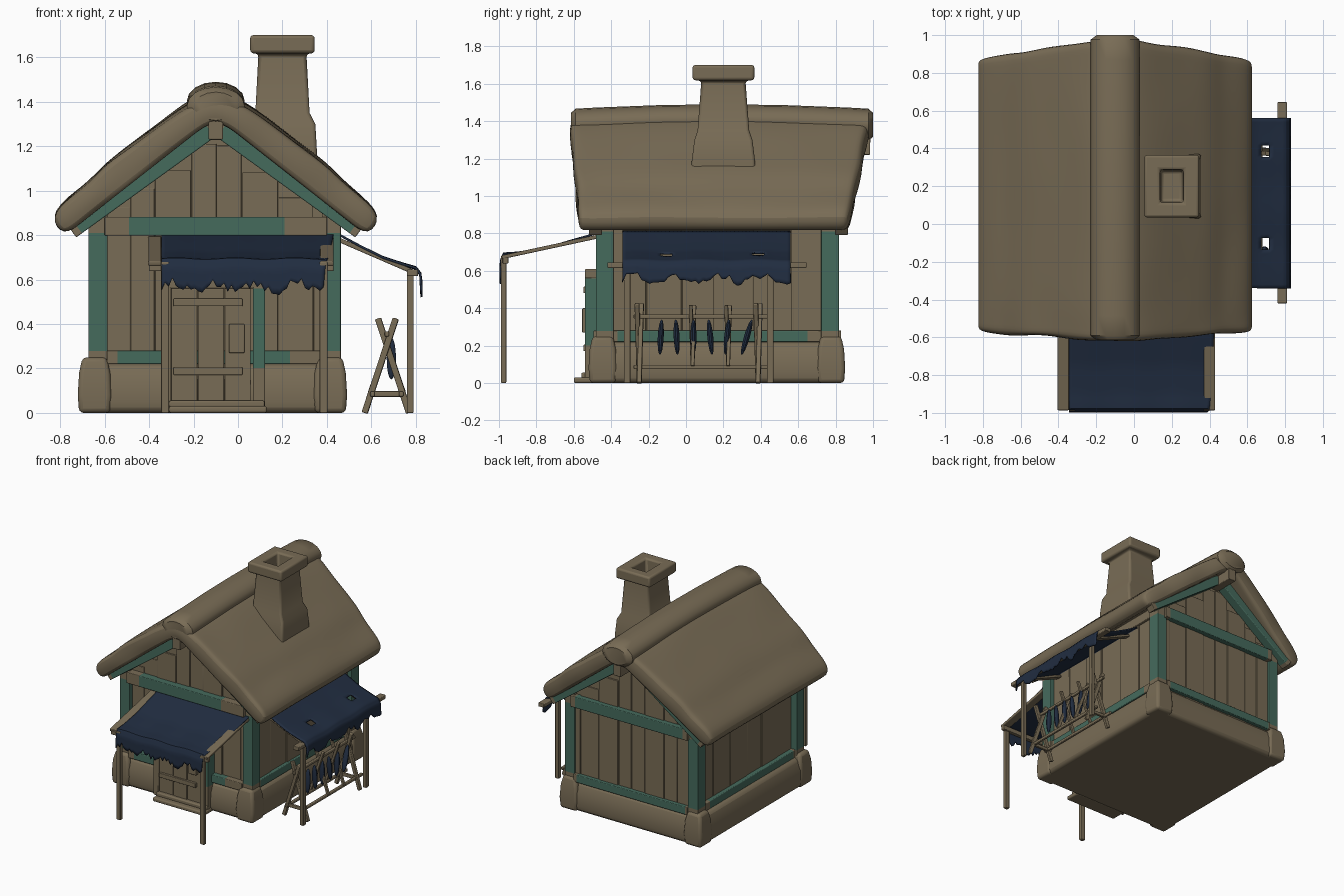
import bpy, bmesh, math, random
from mathutils import Vector

random.seed(4)
if "Cube" in bpy.data.objects:
    bpy.data.objects.remove(bpy.data.objects["Cube"])


def material(name, rgb):
    m = bpy.data.materials.new(name)
    m.use_nodes = True
    m.diffuse_color = (*rgb, 1)
    bsdf = m.node_tree.nodes["Principled BSDF"]
    bsdf.inputs["Base Color"].default_value = (*rgb, 1)
    bsdf.inputs["Roughness"].default_value = 0.9
    return m


TAN = material("weathered_tan", (0.19, 0.15, 0.092))
TEAL = material("faded_teal", (0.06, 0.145, 0.108))
NAVY = material("navy_cloth", (0.015, 0.026, 0.052))
MID = -0.1  # x of the ridge


def finish(name, bm, mats, bevel=0, subsurf=0, solid=0):
    bmesh.ops.recalc_face_normals(bm, faces=bm.faces)
    me = bpy.data.meshes.new(name)
    bm.to_mesh(me)
    bm.free()
    for m in mats:
        me.materials.append(m)
    ob = bpy.data.objects.new(name, me)
    bpy.context.collection.objects.link(ob)
    if solid:
        mod = ob.modifiers.new("thickness", "SOLIDIFY")
        mod.thickness, mod.offset = solid, 0
    if bevel:
        mod = ob.modifiers.new("bevel", "BEVEL")
        mod.width, mod.segments = bevel, 3
    if subsurf:
        mod = ob.modifiers.new("round", "SUBSURF")
        mod.levels = mod.render_levels = subsurf
    bpy.ops.object.select_all(action="DESELECT")
    ob.select_set(True)
    bpy.context.view_layer.objects.active = ob
    bpy.ops.object.shade_smooth_by_angle(angle=math.radians(40))
    return ob


def loft(name, rings, mats=(TAN,), painted=(), **kw):
    """Skin closed rings; spans listed in painted use the second material."""
    bm = bmesh.new()
    vs = [[bm.verts.new(p) for p in r] for r in rings]
    n = len(vs[0])
    for k in range(len(vs) - 1):
        for i in range(n):
            j = (i + 1) % n
            f = bm.faces.new((vs[k][i], vs[k][j], vs[k + 1][j], vs[k + 1][i]))
            f.material_index = int(k in painted)
    bm.faces.new(vs[0])
    bm.faces.new(vs[-1])
    return finish(name, bm, mats, **kw)


def rect(cx, cy, hx, hy, z):
    return [(cx + sx * hx, cy + sy * hy, z)
            for sx, sy in ((-1, -1), (1, -1), (1, 1), (-1, 1))]


def box(name, x0, x1, y0, y1, z0, z1, bevel=0.006, mat=TAN):
    r = [rect((x0 + x1) / 2, (y0 + y1) / 2, (x1 - x0) / 2, (y1 - y0) / 2, z) for z in (z0, z1)]
    return loft(name, r, (mat,), bevel=bevel)


def bar(name, a, b, w, h, paint=None, bevel=0.005):
    """Timber from a to b; paint is the span of its length that is teal."""
    a, b = Vector(a), Vector(b)
    d = (b - a).normalized()
    side = d.cross(Vector((0, 1, 0) if abs(d.z) > 0.99 else (0, 0, 1))).normalized()
    up = side.cross(d)
    stops = sorted({0, 1, *(paint or ())})
    rings = [[a.lerp(b, t) + side * sx * w / 2 + up * sy * h / 2
              for sx, sy in ((-1, -1), (1, -1), (1, 1), (-1, 1))] for t in stops]
    spans = [stops.index(paint[0])] if paint else []
    return loft(name, rings, (TAN, TEAL), spans, bevel=bevel)


def cloth(name, path, place, s0, s1, shrink, holes=()):
    """Sagging sheet following path, with a torn lower edge."""
    bm = bmesh.new()
    fine = []
    for (o0, z0), (o1, z1) in zip(path, path[1:]):
        fine += [(o0 + (o1 - o0) * k / 4, z0 + (z1 - z0) * k / 4) for k in range(4)]
    fine.append(path[-1])
    cols, rows = 44, []
    tear = [random.uniform(-0.02, 0.02) + 0.018 * math.sin(c * 0.55) for c in range(cols + 1)]
    for r, (o, z) in enumerate(fine):
        k = r / (len(fine) - 1)
        hang = max(0, r - len(fine) + 5) / 4
        rows.append([bm.verts.new(place(
            o, s0 + (s1 - shrink * k - s0) * c / cols,
            z + tear[c] * hang + 0.005 * math.sin(c * 0.4) * k)) for c in range(cols + 1)])
    for r in range(len(rows) - 1):
        for c in range(cols):
            q = (rows[r][c], rows[r][c + 1], rows[r + 1][c + 1], rows[r + 1][c])
            mid = sum((v.co for v in q), Vector()) / 4
            if not any(abs(mid.x - hx) < 0.022 and abs(mid.y - hy) < 0.028 for hx, hy in holes):
                bm.faces.new(q)
    return finish(name, bm, (NAVY,), solid=0.01)


# Stone base with corner stones
loft("stone_base", [rect(-0.115, 0.165, hx, hx + 0.075, z) for hx, z in
                    ((0.59, 0), (0.6, 0.05), (0.595, 0.14), (0.565, 0.22))], bevel=0.025)
for x in (-0.645, 0.415):
    for y in (-0.445, 0.775):
        loft("corner_stone", [rect(x, y, h, h, z) for h, z in
                              ((0.07, 0), (0.076, 0.08), (0.07, 0.18), (0.055, 0.25))], bevel=0.02)

# Walls with gables
gable = ((-0.52, 0.1), (0.52, 0.1), (0.52, 0.93), (0, 1.31), (-0.52, 0.93))
loft("house_walls", [[(MID + d, y, z) for d, z in gable] for y in (-0.44, 0.79)])

# Wall boards
x = -0.6
while x < 0.36:
    w = random.uniform(0.1, 0.17)
    far = max(abs(x - MID), abs(x + w - MID))
    for y, s in ((-0.44, -1), (0.79, 1)):
        t = random.uniform(0.006, 0.016)
        ys = sorted((y, y + s * t))
        box("wall_board", x, min(x + w, 0.4) - 0.004, *ys, 0.18, 0.82, 0.003)
        top = 1.29 - 0.73 * far
        if top > 0.9:
            box("gable_board", x, x + w - 0.004, *ys, 0.82, top, 0.003)
    x += w
y = -0.42
while y < 0.7:
    w = random.uniform(0.13, 0.22)
    for x, s in ((MID - 0.52, -1), (MID + 0.52, 1)):
        xs = sorted((x, x + s * random.uniform(0.004, 0.014)))
        box("side_board", *xs, y, min(y + w, 0.77) - 0.004, 0.18, 0.85, 0.003)
    y += w

# Painted timber frame
for x in (-0.63, 0.42):
    for y in (-0.435, 0.77):
        bar("corner_post", (x, y, 0.15), (x, y, 0.9), 0.085, 0.095, (0.17, 0.88))
    bar("side_lower_rail", (x, -0.4, 0.25), (x, 0.74, 0.25), 0.06, 0.06, (0.03, 0.92))
    bar("side_upper_rail", (x, -0.4, 0.86), (x, 0.74, 0.86), 0.06, 0.07)
for y, tie, low in ((-0.465, (0.11, 0.81), (0.05, 0.85)), (0.8, (0.04, 0.96), (0.02, 0.97))):
    bar("lower_rail", (-0.59, y, 0.25), (0.38, y, 0.25), 0.06, 0.06, low)
    bar("tie_beam", (-0.6, y, 0.84), (0.4, y, 0.84), 0.08, 0.085, tie)
    for s in (-1, 1):
        bar("gable_rafter", (MID + s * 0.65, y * 1.04, 0.82), (MID, y * 1.04, 1.29),
            0.07, 0.075, (0.04, 0.96))
bar("ridge_beam", (MID, -0.61, 1.28), (MID, 0.985, 1.27), 0.065, 0.1)

# Thatched roof: a chevron slab with ragged layers
outer = ((0, 1.46), (0.12, 1.41), (0.24, 1.325), (0.38, 1.215), (0.5, 1.125),
         (0.57, 1.045), (0.66, 0.975), (0.75, 0.885))
half = [(d, z, d * 0.915, 1.33 - 0.785 * d * 0.915) for d, z in outer]
profile = [(-d, z, -e, w) for d, z, e, w in half[:0:-1]] + half
bm = bmesh.new()
tops, unders = [], []
for t in (0, 0.025, 0.1, 0.25, 0.4, 0.55, 0.7, 0.85, 0.97, 1):
    top, under = [], []
    for d, z, e, w in profile:
        k = (z - 0.88) / 0.58
        y0 = -0.57 - 0.05 * k + random.uniform(-0.012, 0.012)
        y1 = 0.87 + 0.11 * k + random.uniform(-0.012, 0.012)
        y = y0 + (y1 - y0) * t
        sag = -0.03 * k * (2 * t - 1) ** 2 + random.uniform(-0.007, 0.007)
        top.append(bm.verts.new((MID + d, y, z + sag)))
        under.append(bm.verts.new((MID + e, y, w)))
    tops.append(top)
    unders.append(under)
last = len(profile) - 1
for k in range(len(tops) - 1):
    for sheet in (tops, unders):
        for i in range(last):
            bm.faces.new((sheet[k][i], sheet[k][i + 1], sheet[k + 1][i + 1], sheet[k + 1][i]))
    for i in (0, last):
        bm.faces.new((tops[k][i], tops[k + 1][i], unders[k + 1][i], unders[k][i]))
for k in (0, -1):
    for i in range(last):
        bm.faces.new((tops[k][i], tops[k][i + 1], unders[k][i + 1], unders[k][i]))
finish("thatched_roof", bm, (TAN,), subsurf=2)

# Rounded ridge roll
rings = []
for t in (0, 0.015, 0.08, 0.3, 0.5, 0.7, 0.92, 0.985, 1):
    r = 0.75 if t in (0, 1) else 1
    zc = 1.405 - 0.025 * (2 * t - 1) ** 2
    rings.append([(MID + 0.13 * r * math.cos(a * math.pi / 8), -0.615 + 1.615 * t,
                   zc + 0.085 * r * math.sin(a * math.pi / 8)) for a in range(16)])
loft("ridge_roll", rings, bevel=0)

# Chimney with a hollow cap
loft("chimney", [rect(0.2, 0.2, hx, hy, z) for hx, hy, z in (
    (0.155, 0.172, 1.0), (0.155, 0.17, 1.18), (0.148, 0.155, 1.3), (0.122, 0.138, 1.35),
    (0.108, 0.118, 1.615), (0.145, 0.165, 1.62), (0.145, 0.165, 1.7),
    (0.062, 0.088, 1.7), (0.055, 0.08, 1.5))], bevel=0.014)

# Door, frame and step
for i in range(3):
    x = -0.3 + i * 0.12
    box("door_board", x, x + 0.117, -0.53 - 0.004 * (i % 2), -0.45, 0.05, 0.56, 0.004)
for z in (0.17, 0.48):
    box("door_brace", -0.29, 0.02, -0.548, -0.52, z, z + 0.035, 0.004)
box("door_lock_plate", -0.04, 0.03, -0.555, -0.52, 0.27, 0.4, 0.005)
box("door_lintel", -0.34, 0.13, -0.54, -0.44, 0.56, 0.61)
box("left_door_post", -0.345, -0.3, -0.54, -0.44, 0.02, 0.57)
bar("right_door_post", (0.095, -0.5, 0.02), (0.095, -0.5, 0.57), 0.055, 0.08, (0.33, 0.98))
box("door_step", -0.31, 0.13, -0.6, -0.48, 0, 0.03, 0.01)
box("door_sill", -0.31, 0.12, -0.56, -0.48, 0.025, 0.055, 0.008)

# Front awning
for x in (-0.328, 0.385):
    bar("front_awning_post", (x, -0.975, 0), (x, -0.975, 0.68), 0.035, 0.028)
for x in (-0.375, 0.4):
    bar("front_awning_rafter", (x, -0.46, 0.785), (x, -0.985, 0.672), 0.06, 0.02)
bar("front_awning_beam", (-0.4, -0.965, 0.655), (0.43, -0.965, 0.655), 0.03, 0.035)
cloth("front_awning_cloth",
      ((-0.46, 0.805), (-0.6, 0.765), (-0.75, 0.72), (-0.9, 0.695), (-0.975, 0.69),
       (-0.99, 0.65), (-0.993, 0.565)),
      lambda o, s, z: (s, o, z), -0.345, 0.43, 0.045)

# Side awning
for y in (-0.315, 0.45):
    bar("side_awning_post", (0.775, y, 0), (0.775, y, 0.64), 0.03, 0.035)
    bar("side_awning_rafter", (0.44, y, 0.785), (0.81, y, 0.625), 0.045, 0.02)
bar("side_awning_beam", (0.785, -0.42, 0.63), (0.785, 0.645, 0.63), 0.05, 0.03)
cloth("side_awning_cloth",
      ((0.44, 0.81), (0.55, 0.75), (0.65, 0.7), (0.74, 0.67), (0.8, 0.652),
       (0.82, 0.625), (0.826, 0.555)),
      lambda o, s, z: (o, s, z), -0.34, 0.56, 0, ((0.69, 0.38), (0.7, -0.1)))

# Drying rack with crossed legs
for y in (-0.25, 0.385):
    for s in (-1, 1):
        bar("rack_leg", (0.67 + s * 0.1, y, 0), (0.67 - s * 0.04, y + s * 0.012, 0.425), 0.025, 0.028)
    bar("rack_end_brace", (0.59, y, 0.085), (0.75, y, 0.085), 0.02, 0.025)
for y in (0.035, 0.225):
    for s in (-1, 1):
        bar("rack_cross_stick", (0.67 + s * 0.075, y, 0.09), (0.67 - s * 0.04, y + s * 0.01, 0.415),
            0.02, 0.022)
for x, z in ((0.605, 0.085), (0.735, 0.085), (0.67, 0.355)):
    bar("rack_rail", (x, -0.28, z), (x, 0.46, z), 0.02, 0.022)

# Hanging fish
for y, tilt in ((-0.135, 0.05), (-0.05, -0.05), (0.04, 0), (0.13, -0.1), (0.22, 0.1), (0.325, 0.3)):
    bm = bmesh.new()
    bmesh.ops.create_uvsphere(bm, u_segments=10, v_segments=8, radius=1)
    for v in bm.verts:
        v.co = (0.69 + v.co.x * 0.022, y + v.co.y * 0.016 + v.co.z * 0.09 * tilt, 0.245 + v.co.z * 0.095)
    finish("hanging_fish", bm, (NAVY,))
